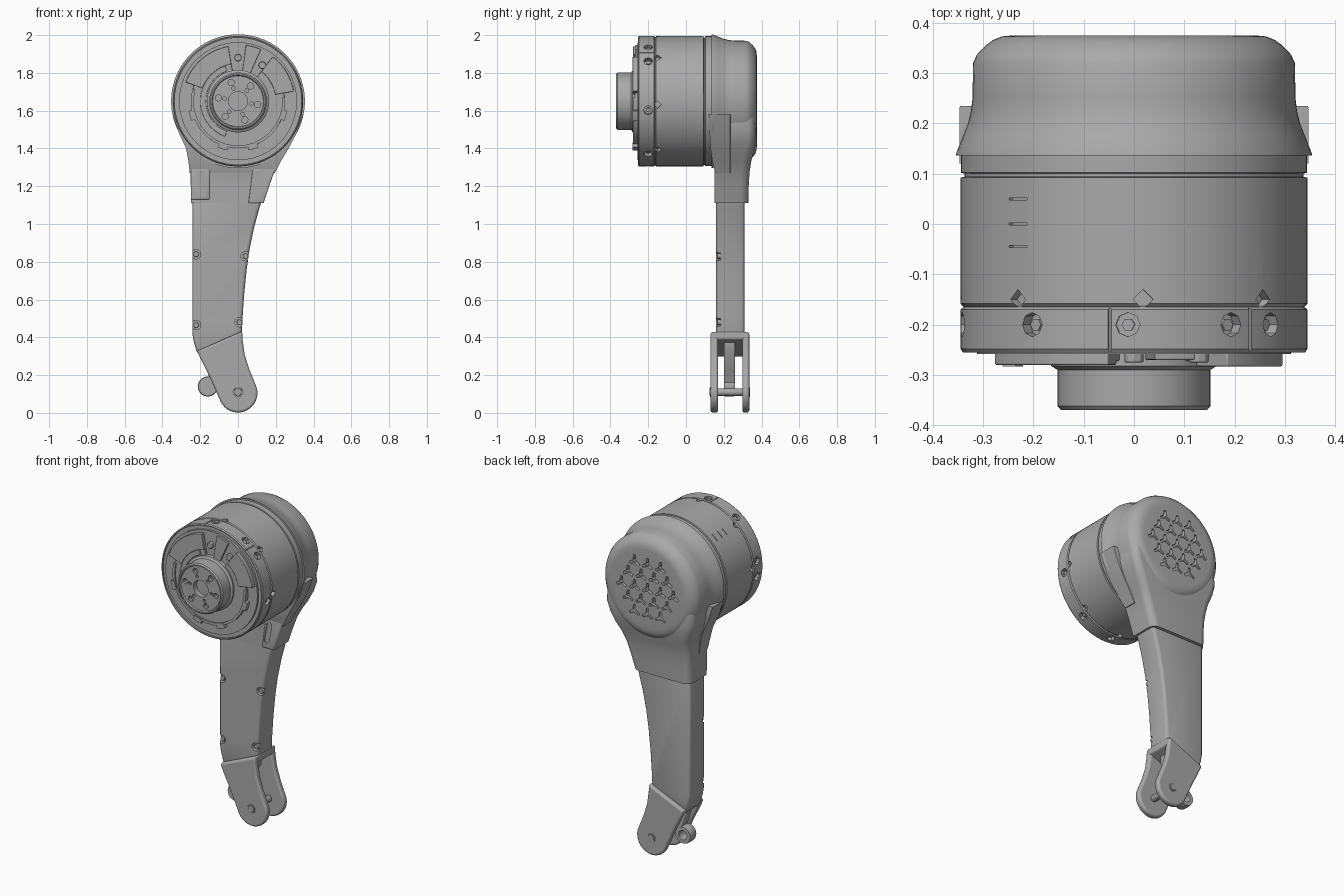
import bpy, bmesh
from math import sin, cos, pi, radians
from mathutils import Matrix, Vector

if "Cube" in bpy.data.objects:
    bpy.data.objects.remove(bpy.data.objects["Cube"])

AXIS = 1.65  # height of the motor axis

grey = bpy.data.materials.new("grey metal")
grey.use_nodes = True
grey.diffuse_color = (0.4, 0.4, 0.4, 1)
grey.node_tree.nodes["Principled BSDF"].inputs["Base Color"].default_value = (0.4, 0.4, 0.4, 1)


def finish(name, bm, bevel=0.0):
    bmesh.ops.remove_doubles(bm, verts=bm.verts, dist=1e-5)
    bmesh.ops.recalc_face_normals(bm, faces=bm.faces)
    me = bpy.data.meshes.new(name)
    bm.to_mesh(me)
    bm.free()
    me.materials.append(grey)
    ob = bpy.data.objects.new(name, me)
    bpy.context.collection.objects.link(ob)
    if bevel:
        m = ob.modifiers.new("bevel", "BEVEL")
        m.width, m.segments, m.angle_limit = bevel, 3, radians(40)
    return ob


def skin(bm, rings, caps=True):
    loops = [[bm.verts.new(p) for p in r] for r in rings]
    n = len(loops[0])
    for a, b in zip(loops, loops[1:]):
        for i in range(n):
            bm.faces.new((a[i], a[(i + 1) % n], b[(i + 1) % n], b[i]))
    if caps:
        bm.faces.new(loops[0])
        bm.faces.new(loops[-1])


def lathe(name, profile, x=0, z=AXIS, seg=96):
    bm = bmesh.new()
    skin(bm, [[(x + r * cos(2 * pi * i / seg), y, z + r * sin(2 * pi * i / seg))
               for i in range(seg)] for r, y in profile])
    return finish(name, bm)


def add_prism(bm, pts, y0, y1):
    skin(bm, [[(x, y, z) for x, z in pts] for y in (y0, y1)])


def prism(name, pts, y0, y1, bevel=0.0):
    bm = bmesh.new()
    add_prism(bm, pts, y0, y1)
    return finish(name, bm, bevel)


def arc(cx, cz, r, a0, a1, n=16):
    return [(cx + r * cos(radians(a0 + (a1 - a0) * i / n)),
             cz + r * sin(radians(a0 + (a1 - a0) * i / n))) for i in range(n + 1)]


def disc(cx, cz, r, n=20):
    return arc(cx, cz, r, 0, 360 - 360 / n, n - 1)


def sector(r0, r1, a0, a1):
    return arc(0, AXIS, r1, a0, a1) + arc(0, AXIS, r0, a1, a0)


def polar(r, a):
    return r * cos(radians(a)), AXIS + r * sin(radians(a))


def loft(name, rows, corner):
    """Rounded rectangles stacked in z: (z, left, right, front, back)."""
    bm = bmesh.new()
    rings = []
    for z, xl, xr, yf, yb in rows:
        c = corner
        ring = (arc(xr - c, yb - c, c, 0, 90, 6) + arc(xl + c, yb - c, c, 90, 180, 6)
                + [(xl, yf), (xr, yf)])
        rings.append([(x, y, z) for x, y in ring])
    skin(bm, rings)
    return finish(name, bm)


def cut(ob, bm):
    tool = finish("cutter", bm)
    tool.hide_render = True
    m = ob.modifiers.new("cut", "BOOLEAN")
    m.object, m.solver = tool, "EXACT"
    bpy.context.view_layer.objects.active = ob
    for mod in list(ob.modifiers):
        bpy.ops.object.modifier_apply(modifier=mod.name)
    bpy.data.objects.remove(tool)


def radial(bm, a, y, r0, r1, size, seg):
    """Round or square peg pointing out from the motor axis."""
    d = Vector((cos(radians(a)), 0, sin(radians(a))))
    mat = (Matrix.Translation(Vector((0, y, AXIS)) + d * (r0 + r1) / 2)
           @ d.to_track_quat('Z', 'Y').to_matrix().to_4x4())
    bmesh.ops.create_cone(bm, cap_ends=True, segments=seg, radius1=size, radius2=size,
                          depth=r1 - r0, matrix=mat)


# Motor housing with seams between its rings
drum = lathe("motor_drum", [(0, -.165), (.338, -.165), (.345, -.158), (.345, .092), (.337, .094),
                            (.337, .1), (.344, .102), (.344, .15), (0, .15)])
bm = bmesh.new()
for a in range(42, 402, 45):
    radial(bm, a, -.15, .325, .36, .02, 4)
for y in (.05, 0, -.045):
    add_prism(bm, sector(.335, .36, 128, 136), y - .002, y + .002)
cut(drum, bm)

ring = lathe("front_ring", [(0, -.245), (.335, -.245), (.335, -.255), (.34, -.255), (.345, -.248),
                            (.345, -.17), (.336, -.163), (0, -.163)])
BOLTS = (38, 56, 92, 126, 172, 188, 234, 270, 306, 352)
bm = bmesh.new()
for a in BOLTS:
    radial(bm, a, -.2, .318, .37, .024, 8)
for a in (98, 48):
    x, z = polar(.345, a)
    add_prism(bm, disc(x, z, .004, 6), -.27, -.16)
cut(ring, bm)
bm = bmesh.new()
for a in BOLTS:
    radial(bm, a, -.2, .31, .333, .013, 6)
finish("ring_bolts", bm)

# Stepped front cover, with an open wedge at the upper right
prism("cover_base", sector(.1, .312, 0, 359.9)[:17] and disc(0, AXIS, .312, 96), -.258, -.24)
prism("cover_plate", sector(.14, .25, 100, 412), -.272, -.25, .003)
prism("cover_left_wing", sector(.2, .295, 100, 160), -.28, -.25, .003)
prism("cover_right_wing", sector(.2, .3, 10, 52), -.283, -.25, .003)
prism("cover_lower_rim", sector(.235, .25, 165, 365), -.28, -.25)
prism("cover_inner_arc", sector(.17, .2, 110, 250), -.28, -.25, .003)
for a in (197, 252, 288, 343):
    prism("cover_tab", sector(.24, .266, a - 6, a + 6), -.283, -.25)
for a in (90, 56):
    prism("cover_bolt", disc(*polar(.23, a), .02, 8), -.275, -.25, .003)
prism("cover_clip", sector(.16, .3, 66, 82), -.27, -.25, .003)

# Output hub with bolt circles
hub = lathe("output_hub", [(0, -.24), (.165, -.24), (.165, -.282), (.152, -.29), (.152, -.362),
                           (.145, -.37), (.138, -.37), (.134, -.362), (0, -.362)])
bm = bmesh.new()
add_prism(bm, disc(0, AXIS, .05, 32), -.4, -.33)
for a in range(50, 410, 60):
    add_prism(bm, disc(*polar(.105, a), .017, 10), -.4, -.335)
    add_prism(bm, disc(*polar(.073, a), .01, 8), -.4, -.345)
cut(hub, bm)

# Flared rear cap with a grid of three-armed recesses
cap = lathe("rear_cap", [(0, .136), (.354, .136), (.353, .142), (.34, .175), (.33, .2), (.324, .225),
                         (.321, .25), (.32, .32), (.312, .337), (.295, .355), (.28, .366),
                         (.262, .373), (.24, .375), (0, .375)])
bm = bmesh.new()
for j in range(-3, 4):
    for i in range(-4, 5):
        x, z = (i + (j % 2) / 2) * .088, j * .076
        if x * x + z * z < .23 ** 2:
            star = []
            for k in range(3):
                a = 90 + 120 * k
                star += [(x + r * cos(radians(a + d)), AXIS + z + r * sin(radians(a + d)))
                         for r, d in ((.038, -10), (.038, 10), (.011, 60))]
            add_prism(bm, star, .345, .4)
cut(cap, bm)

# Shoulder shell running from the cap down to the arm
loft("shoulder_shell", [(1.11, -.25, .135, .158, .33), (1.2, -.25, .165, .158, .332),
                        (1.27, -.252, .19, .158, .336), (1.33, -.256, .22, .145, .345),
                        (1.38, -.262, .25, .137, .358), (1.44, -.285, .28, .137, .366),
                        (1.5, -.3, .3, .137, .368), (1.56, -.3, .3, .137, .365)], .045)
loft("shoulder_bracket", [(1.27, -.256, .195, .155, .235), (1.33, -.262, .226, .14, .235),
                          (1.4, -.275, .268, .13, .235), (1.48, -.312, .31, .125, .235),
                          (1.58, -.347, .347, .12, .235)], .004)

# Slotted clamp tabs on the front of the shoulder
TABS = (("left_tab", [(.055, 1.11), (.135, 1.11), (.165, 1.2), (.19, 1.27), (.2, 1.3), (.08, 1.3)], .098, .018),
        ("right_tab", [(-.15, 1.13), (-.15, 1.3), (-.25, 1.3), (-.25, 1.13)], -.195, 0))
for name, pts, x, lean in TABS:
    tab = prism(name, pts, .15, .18, .006)
    bm = bmesh.new()
    add_prism(bm, arc(x + lean / 2, 1.26, .017, 0, 180, 8) + arc(x - lean / 2, 1.16, .017, 180, 360, 8), .1, .157)
    cut(tab, bm)

# Curved arm with recessed edge bolts
arm = prism("arm", [(-.242, 1.15), (-.242, .42), (-.235, .38), (-.215, .31), (.02, .41), (.024, .5),
                    (.032, .62), (.046, .76), (.062, .87), (.085, .98), (.112, 1.08), (.135, 1.15)],
            .16, .31, .018)
SPOTS = ((-.222, .84), (.04, .83), (-.222, .465), (.008, .48))
bm = bmesh.new()
for x, z in SPOTS:
    add_prism(bm, disc(x, z, .025, 16), .1, .182)
for x in (-.07, .03):
    add_prism(bm, disc(x, 1.19, .007, 8), .1, .18)
cut(arm, bm)
for x, z in SPOTS:
    prism("arm_bolt", disc(x, z, .015, 8), .165, .2, .002)

# Fork cheeks at the lower end, joined by a sloped bridge
cheek = ([(.022, .432), (.024, .39), (.035, .31), (.06, .23)]
         + arc(0, .105, .103, 25, -150, 20) + [(-.15, .19), (-.19, .27), (-.217, .328)])
for name, y0, y1 in (("front_cheek", .13, .17), ("back_cheek", .298, .335)):
    prism(name, cheek, y0, y1, .012)
prism("fork_bridge", [(.022, .432), (.024, .39), (-.2, .295), (-.217, .328)], .14, .325, .008)

# Inner tongue, cable eye and pivot pin
prism("tongue", [(-.02, .4), (-.02, .33), (-.09, .22), (-.115, .15), (-.15, .18), (-.19, .3)], .2, .26, .006)
lathe("cable_eye", [(.028, .2), (.05, .2), (.053, .21), (.053, .25), (.05, .26), (.028, .26), (.028, .2)],
      x=-.16, z=.14, seg=32)
lathe("pivot_pin", [(.018, .125), (.02, .128), (.02, .337), (.018, .34)], z=.11, seg=24)
for y0, y1 in ((.127, .14), (.325, .338)):
    prism("pivot_washer", disc(0, .11, .026, 12), y0, y1, .002)

# Smooth shading with sharp edges kept
bpy.ops.object.select_all(action='DESELECT')
for ob in bpy.context.scene.objects:
    if ob.type == 'MESH':
        ob.select_set(True)
        bpy.context.view_layer.objects.active = ob
bpy.ops.object.shade_smooth_by_angle(angle=radians(35))
